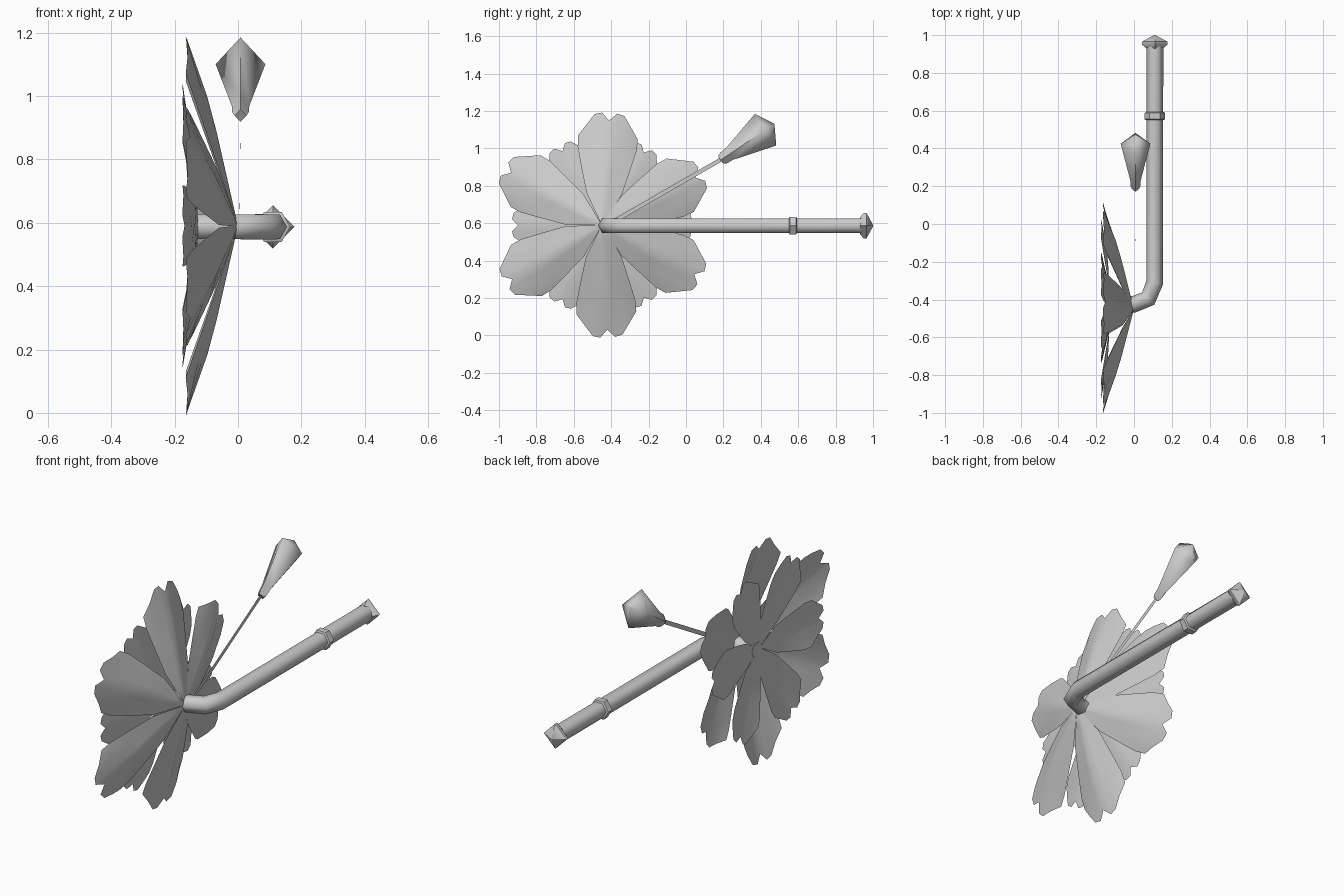
import bpy, bmesh, math
from mathutils import Vector

cube = bpy.data.objects.get("Cube")
if cube:
    bpy.data.objects.remove(cube, do_unlink=True)

grey = bpy.data.materials.new("plain_grey")
grey.use_nodes = True
COLOUR = (0.6, 0.6, 0.6, 1)
grey.diffuse_color = COLOUR
grey.node_tree.nodes["Principled BSDF"].inputs["Base Color"].default_value = COLOUR

CENTRE_Y, CENTRE_Z = -0.45, 0.59


def finish(name, bm, angle, closed=True):
    bmesh.ops.remove_doubles(bm, verts=bm.verts, dist=0.0005)
    if closed:
        bmesh.ops.recalc_face_normals(bm, faces=bm.faces)
    mesh = bpy.data.meshes.new(name)
    bm.to_mesh(mesh)
    bm.free()
    mesh.materials.append(grey)
    obj = bpy.data.objects.new(name, mesh)
    bpy.context.collection.objects.link(obj)
    bpy.ops.object.select_all(action='DESELECT')
    obj.select_set(True)
    bpy.context.view_layer.objects.active = obj
    bpy.ops.object.shade_smooth_by_angle(angle=math.radians(angle))
    return obj


def lerp_points(points, r):
    for (r0, v0), (r1, v1) in zip(points, points[1:]):
        if r <= r1:
            return v0 + (v1 - v0) * (r - r0) / (r1 - r0)
    return points[-1][1]


def tube(name, rings, sides, angle, squash=1):
    """Skin rings of (centre, direction, radius); a vertex sits on the in-plane side axis."""
    bm = bmesh.new()
    loops = []
    for centre, direction, radius in rings:
        d = Vector(direction).normalized()
        up = Vector((0, 0, 1))
        side = d.cross(up).normalized()
        up = side.cross(d)
        loops.append([bm.verts.new(Vector(centre) + radius * (
            side * math.cos(a) * squash + up * math.sin(a)))
            for a in (math.tau * i / sides for i in range(sides))])
    for a, b in zip(loops, loops[1:]):
        for i in range(sides):
            j = (i + 1) % sides
            bm.faces.new((a[i], a[j], b[j], b[i]))
    bm.faces.new(loops[0])
    bm.faces.new(loops[-1])
    return finish(name, bm, angle)


def flower(name, angles, scale, rib, edge):
    """Six notched petals joined at the heart, cupped between rib and edge depth."""
    columns = [i / 4 for i in range(-4, 5)]
    tip = [0.56, 0.6, 0.59, 0.53, 0.47]
    rows = [(0, 0), (0.08, 0.046), (0.17, 0.095), (0.3, 0.13), (0.41, 0.158)]
    bm = bmesh.new()
    for deg in angles:
        a = math.radians(deg)
        grid = []
        for k in range(len(rows) + 1):
            line = []
            for u in columns:
                r, w = rows[k] if k < len(rows) else (tip[round(abs(u) * 4)], 0.16)
                x = lerp_points(rib, r) * (1 - abs(u)) + lerp_points(edge, r) * abs(u)
                p, q = r * scale, u * w * scale
                line.append(bm.verts.new((x, CENTRE_Y + p * math.cos(a) - q * math.sin(a),
                                          CENTRE_Z + p * math.sin(a) + q * math.cos(a))))
            grid.append(line)
        for lo, hi in zip(grid, grid[1:]):
            for i in range(len(columns) - 1):
                if lo is grid[0]:
                    bm.faces.new((lo[i], hi[i], hi[i + 1]))
                else:
                    bm.faces.new((lo[i], hi[i], hi[i + 1], lo[i + 1]))
    return finish(name, bm, 60, closed=False)


# Two layers of petals opening towards -x
flower("outer_petals", [27, 86, 150, 211, 273, 332], 1.0,
       [(0, 0), (0.375, -0.085), (0.6, -0.165)],
       [(0, 0), (0.17, -0.06), (0.47, -0.165), (0.6, -0.165)])
flower("inner_petals", [0, 60, 118, 180, 242, 300], 0.8,
       [(0, -0.125), (0.375, -0.14), (0.6, -0.175)],
       [(0, -0.125), (0.17, -0.135), (0.47, -0.175), (0.6, -0.175)])

# Six-sided stem, bent behind the flower
Z = 0.587
tube("stem", [((-0.13, -0.425, Z), (1, 0, 0), 0.045),
              ((0.0, -0.425, Z), (1, 0.1, 0), 0.045),
              ((0.075, -0.395, Z), (1, 1, 0), 0.046),
              ((0.11, -0.31, Z), (0.2, 1, 0), 0.045),
              ((0.11, 0.94, Z), (0, 1, 0), 0.045)], 6, 65)


def along_stem(name, profile, sides):
    tube(name, [((0.11, y, Z), (0, 1, 0), r) for y, r in profile], sides, 40)


along_stem("stem_collar", [(0.55, 0.045), (0.555, 0.055), (0.588, 0.055), (0.593, 0.045)], 6)
along_stem("stem_cap", [(0.93, 0.045), (0.95, 0.068), (0.965, 0.068), (1.0, 0.004)], 4)

# Bud on a thin flat stalk
base = Vector((0.008, 0.185, 0.938))
axis = Vector((0, 0.83, 0.56)).normalized()
tube("bud", [(base + axis * t, axis, r) for t, r in
             [(0, 0.024), (0.02, 0.034), (0.055, 0.036), (0.29, 0.102), (0.345, 0.004)]],
     4, 65, squash=0.77)

bm = bmesh.new()
start, across = Vector((0.005, -0.42, 0.59)), Vector((0, -0.5, 0.86)) * 0.011
end = base + axis * 0.02
bm.faces.new([bm.verts.new(p) for p in
              (start - across, end - across, end + across, start + across)])
finish("bud_stalk", bm, 30, closed=False)
